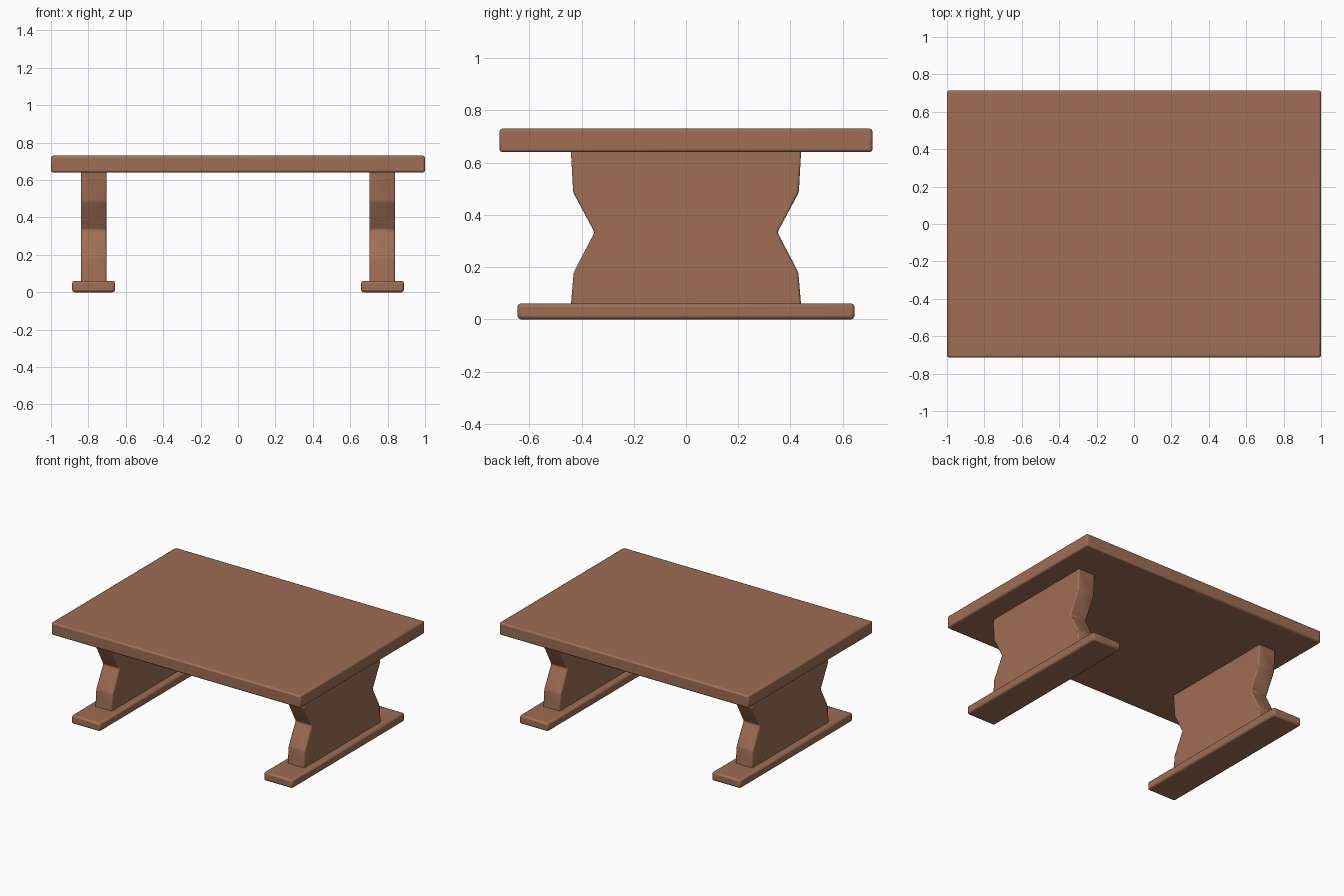
import bpy, bmesh, math

if "Cube" in bpy.data.objects:
    bpy.data.objects.remove(bpy.data.objects["Cube"])

wood = bpy.data.materials.new("warm brown wood")
wood.diffuse_color = (0.35, 0.155, 0.09, 1)
wood.use_nodes = True
wood.node_tree.nodes["Principled BSDF"].inputs["Base Color"].default_value = wood.diffuse_color


def finish(name, bm, bevel):
    """Turn a bmesh into a wooden object with softened edges."""
    bmesh.ops.recalc_face_normals(bm, faces=bm.faces)
    mesh = bpy.data.meshes.new(name)
    bm.to_mesh(mesh)
    bm.free()
    mesh.materials.append(wood)
    ob = bpy.data.objects.new(name, mesh)
    bpy.context.collection.objects.link(ob)
    mod = ob.modifiers.new("soft edges", 'BEVEL')
    mod.width = bevel
    mod.segments = 2
    mod.limit_method = 'ANGLE'
    mod.angle_limit = math.radians(18)
    bpy.ops.object.select_all(action='DESELECT')
    bpy.context.view_layer.objects.active = ob
    ob.select_set(True)
    bpy.ops.object.shade_smooth_by_angle(angle=math.radians(30))
    return ob


def prism(name, profile, x0, x1, bevel):
    """Extrude a (y, z) profile along x."""
    bm = bmesh.new()
    face = bm.faces.new([bm.verts.new((x0, y, z)) for y, z in profile])
    ext = bmesh.ops.extrude_face_region(bm, geom=[face])
    verts = [v for v in ext["geom"] if isinstance(v, bmesh.types.BMVert)]
    bmesh.ops.translate(bm, verts=verts, vec=(x1 - x0, 0, 0))
    return finish(name, bm, bevel)


def rect(y, z0, z1):
    return [(-y, z0), (y, z0), (y, z1), (-y, z1)]


# Table top
prism("table_top", rect(0.714, 0.64, 0.73), -1, 1, 0.011)

# Half outline of the waisted leg panel, ends sunk into foot and top
half = [(0.441, 0.05), (0.43, 0.18), (0.35, 0.333), (0.432, 0.486), (0.441, 0.65)]
panel = half + [(-y, z) for y, z in reversed(half)]

# Leg panel and foot at each end
for side, s in (("left", -1), ("right", 1)):
    c = s * 0.772
    prism(side + "_leg_panel", panel, c - 0.068, c + 0.068, 0.008)
    prism(side + "_foot", rect(0.645, 0, 0.061), c - 0.115, c + 0.115, 0.013)
